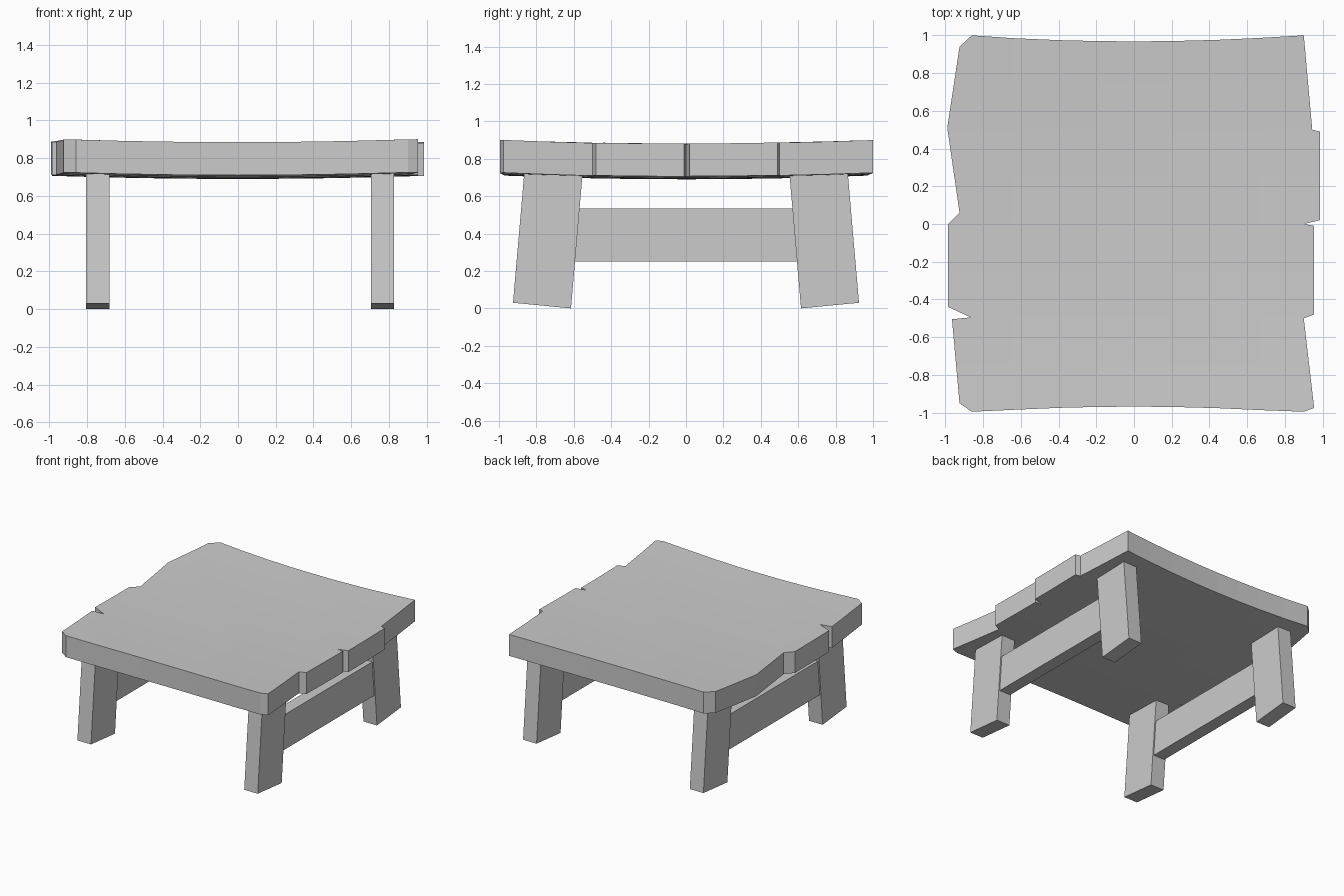
import bpy, bmesh
from mathutils import Vector

if "Cube" in bpy.data.objects:
    bpy.data.objects.remove(bpy.data.objects["Cube"])


def make_object(name, bm):
    bmesh.ops.recalc_face_normals(bm, faces=bm.faces)
    mesh = bpy.data.meshes.new(name)
    bm.to_mesh(mesh)
    bm.free()
    obj = bpy.data.objects.new(name, mesh)
    bpy.context.collection.objects.link(obj)
    return obj


def extrude_profile(bm, points, offset):
    face = bm.faces.new([bm.verts.new(p) for p in points])
    result = bmesh.ops.extrude_face_region(bm, geom=[face], use_keep_orig=True)
    moved = [v for v in result["geom"] if isinstance(v, bmesh.types.BMVert)]
    bmesh.ops.translate(bm, vec=offset, verts=moved)


# Tabletop: ragged plank ends, bowed front and back, dished surface
right_end = [(0.90, 1.0), (0.945, 0.50), (0.985, 0.49), (0.985, 0.02),
             (0.90, 0.0), (0.955, -0.01), (0.955, -0.48), (0.90, -0.50),
             (0.955, -0.975), (0.90, -0.995)]
left_end = [(-0.86, -0.995), (-0.925, -0.95), (-0.965, -0.505),
            (-0.865, -0.495), (-0.985, -0.44), (-0.985, 0.0),
            (-0.925, 0.06), (-0.99, 0.51), (-0.925, 0.94), (-0.86, 1.0)]
stations = [-0.64, -0.40, -0.20, 0.0, 0.20, 0.44, 0.67]


def bowed(x):
    return 1.0 - 0.032 * max(0.0, 1 - (x / 0.88) ** 2)


front = [(x, -bowed(x)) for x in reversed(stations)]
back = [(x, bowed(x)) for x in stations]
outline = right_end + front + left_end + back
bm = bmesh.new()
extrude_profile(bm, [(x, y, 0.69) for x, y in outline], (0, 0, 0.175))
# Cut a grid into the slab so that it can bend
for axis, cuts in (((1, 0, 0), [-0.86] + stations + [0.895]),
                   ((0, 1, 0), [-0.75, -0.49, -0.25, 0.005, 0.25, 0.495, 0.75])):
    for c in cuts:
        bmesh.ops.bisect_plane(bm, geom=bm.verts[:] + bm.edges[:] + bm.faces[:],
                               plane_co=Vector(axis) * c, plane_no=axis)
for v in bm.verts:
    v.co.z += 0.017 * v.co.x ** 2 + 0.021 * v.co.y ** 2
make_object("tabletop", bm)

# Splayed legs and the stretcher joining each pair
leg_profile = [(0.615, 0.0), (0.925, 0.03), (0.863, 0.745), (0.553, 0.72)]
stretcher_profile = [(-0.61, 0.25), (0.61, 0.25), (0.61, 0.535), (-0.61, 0.535)]
for side, x0, x1 in (("left", -0.805, -0.682), ("right", 0.704, 0.826)):
    for end, s in (("front", -1), ("back", 1)):
        bm = bmesh.new()
        extrude_profile(bm, [(x0, s * y, z) for y, z in leg_profile], (x1 - x0, 0, 0))
        make_object(f"{end}_{side}_leg", bm)
    bm = bmesh.new()
    extrude_profile(bm, [(x0 + 0.01, y, z) for y, z in stretcher_profile],
                    (x1 - x0 - 0.02, 0, 0))
    make_object(f"{side}_stretcher", bm)
